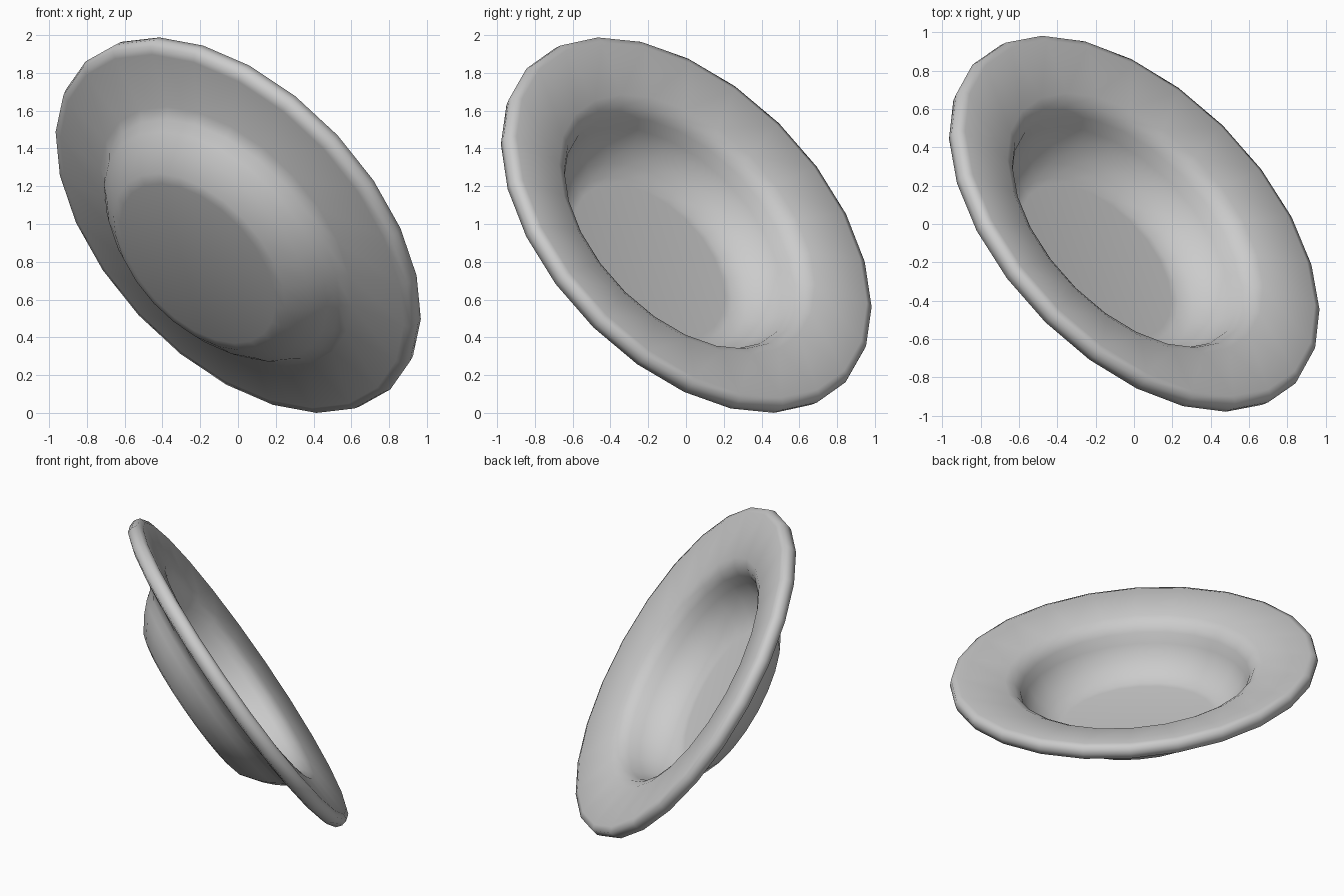
import bpy, bmesh, math
from mathutils import Vector, Matrix

if "Cube" in bpy.data.objects:
    bpy.data.objects.remove(bpy.data.objects["Cube"])

SIDES = 24

# Dish cross-section (radius, height along axis): underside, rolled lip, inside
profile = [
    (0, -.36), (.51, -.36), (.565, -.345), (.67, -.265), (.735, -.20), (.775, -.145),
    (.83, -.105), (1.13, -.055), (1.172, -.04), (1.185, 0), (1.175, .04), (1.135, .053),
    (.83, .01), (.775, -.02), (.74, -.07), (.72, -.14),
    (.675, -.225), (.60, -.295), (.53, -.33), (.49, -.335), (0, -.335),
]

# Lathe the section around the local axis
bm = bmesh.new()
verts = [bm.verts.new((r, 0, z)) for r, z in profile]
edges = [bm.edges.new(p) for p in zip(verts, verts[1:])]
bmesh.ops.spin(bm, geom=verts + edges, cent=(0, 0, 0), axis=(0, 0, 1),
               angle=math.tau, steps=SIDES, use_duplicate=False)
bmesh.ops.remove_doubles(bm, verts=bm.verts, dist=1e-4)
bmesh.ops.recalc_face_normals(bm, faces=bm.faces)

# Tilt the dish so that its opening faces right, back and up
n = Vector((.594, .577, .56)).normalized()
e1 = (Vector((0, 0, 1)) - n * n.z).normalized()
e2 = n.cross(e1)
tilt = Matrix((e1, e2, n)).transposed() @ Matrix.Rotation(math.radians(2.2), 3, 'Z')
bm.transform(Matrix.Translation((0, 0, 1)) @ tilt.to_4x4())

# Rest exactly on the ground
low = min(v.co.z for v in bm.verts)
bmesh.ops.translate(bm, verts=bm.verts, vec=(0, 0, -low))

mesh = bpy.data.meshes.new("dish")
bm.to_mesh(mesh)
bm.free()
dish = bpy.data.objects.new("dish", mesh)
bpy.context.collection.objects.link(dish)
bpy.context.view_layer.objects.active = dish
dish.select_set(True)
bpy.ops.object.shade_smooth_by_angle(angle=math.radians(80))
